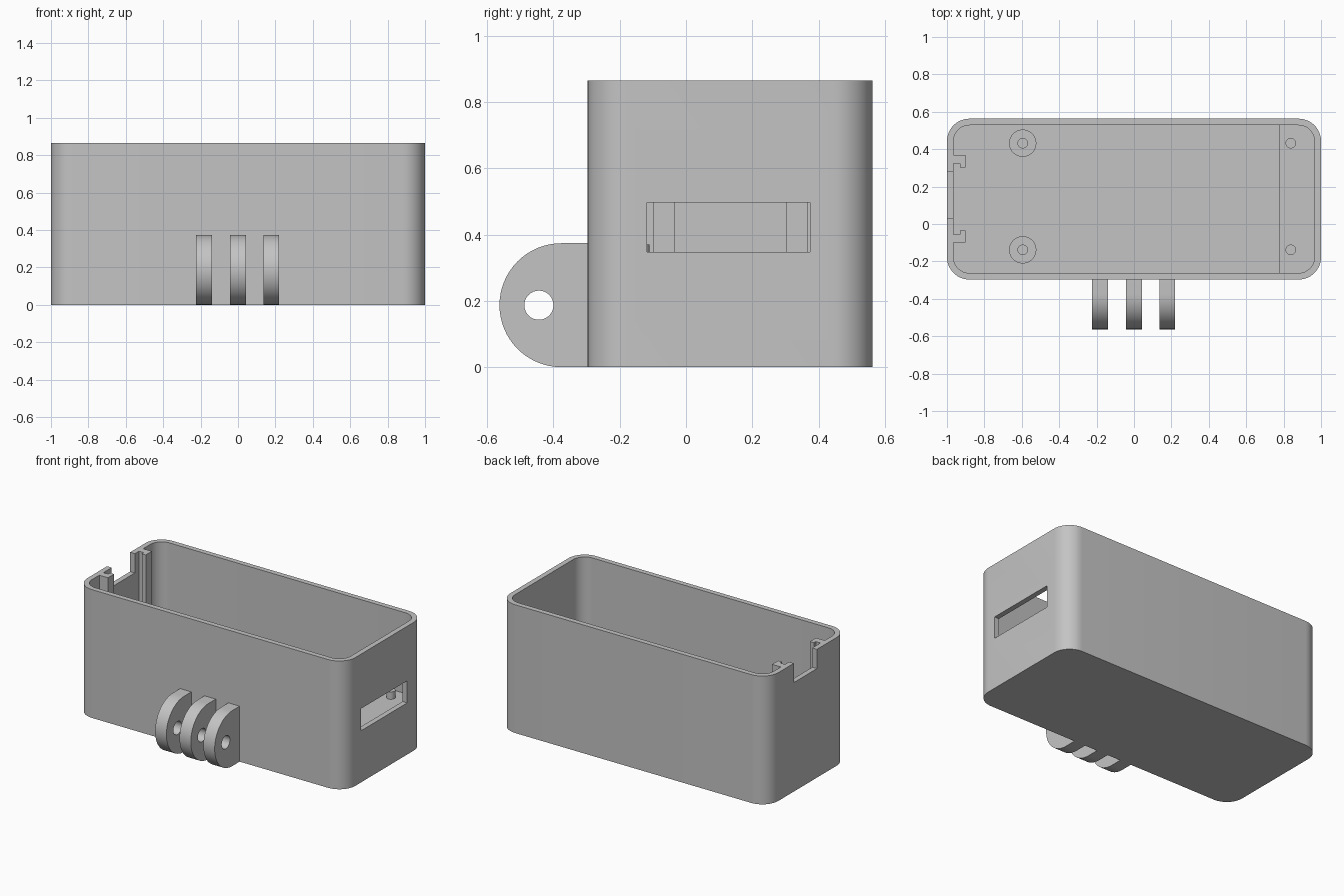
import bpy, bmesh, math
from mathutils import Matrix, Vector

cube = bpy.data.objects.get("Cube")
if cube:
    bpy.data.objects.remove(cube, do_unlink=True)

grey = bpy.data.materials.new("light grey plastic")
grey.use_nodes = True
GREY = (0.55, 0.55, 0.55, 1)
grey.diffuse_color = GREY
grey.node_tree.nodes["Principled BSDF"].inputs["Base Color"].default_value = GREY


def prism(name, outline, low, high, axis="Z"):
    """Extrude a 2D outline along Z (points are x, y) or X (points are y, z)."""
    bm = bmesh.new()
    place = (lambda p: (p[0], p[1], low)) if axis == "Z" else (lambda p: (low, p[0], p[1]))
    face = bm.faces.new([bm.verts.new(place(p)) for p in outline])
    new = bmesh.ops.extrude_face_region(bm, geom=[face])["geom"]
    step = Vector((0, 0, high - low)) if axis == "Z" else Vector((high - low, 0, 0))
    bmesh.ops.translate(bm, vec=step, verts=[v for v in new if isinstance(v, bmesh.types.BMVert)])
    bmesh.ops.recalc_face_normals(bm, faces=bm.faces)
    mesh = bpy.data.meshes.new(name)
    bm.to_mesh(mesh)
    bm.free()
    mesh.materials.append(grey)
    obj = bpy.data.objects.new(name, mesh)
    bpy.context.collection.objects.link(obj)
    return obj


def arc(cx, cy, r, start, end, steps):
    angles = [math.radians(start + (end - start) * i / steps) for i in range(steps + 1)]
    return [(cx + r * math.cos(a), cy + r * math.sin(a)) for a in angles]


def circle(cx, cy, r, steps=32):
    return arc(cx, cy, r, 0, 360, steps)[:-1]


def rect(x0, x1, y0, y1):
    return [(x0, y0), (x1, y0), (x1, y1), (x0, y1)]


def rounded_rect(x0, x1, y0, y1, r, left_round=True):
    pts = arc(x1 - r, y0 + r, r, -90, 0, 12) + arc(x1 - r, y1 - r, r, 0, 90, 12)
    if left_round:
        pts += arc(x0 + r, y1 - r, r, 90, 180, 12) + arc(x0 + r, y0 + r, r, 180, 270, 12)
    else:
        pts += [(x0, y1), (x0, y0)]
    return pts


def cut(obj, cutter):
    mod = obj.modifiers.new("cut", "BOOLEAN")
    mod.operation, mod.solver, mod.object = "DIFFERENCE", "EXACT", cutter
    activate(obj)
    bpy.ops.object.modifier_apply(modifier=mod.name)
    bpy.data.objects.remove(cutter, do_unlink=True)


def activate(obj):
    bpy.ops.object.select_all(action="DESELECT")
    obj.select_set(True)
    bpy.context.view_layer.objects.active = obj


def smooth(obj):
    activate(obj)
    bpy.ops.object.shade_smooth_by_angle(angle=math.radians(30))


FRONT, BACK, TOP = -0.297, 0.563, 0.865
WALL, RADIUS = 0.035, 0.12
LEDGE, PEG_TOP = 0.32, 0.37
parts = []

# Open case: hollow shell, port window on the left, notch in the right rim
case = prism("case", rounded_rect(-1, 1, FRONT, BACK, RADIUS), 0, TOP)
cut(case, prism("cavity", rounded_rect(-1 + WALL, 1 - WALL, FRONT + WALL, BACK - WALL,
                                       RADIUS - WALL), WALL, 1))
cut(case, prism("window_cutter", rect(0.9, 1.1, -0.118, 0.375), 0.348, 0.497))
cut(case, prism("notch_cutter", rect(-1.1, -0.95, 0.033, 0.28), TOP - 0.13, 1))
parts.append(case)

# Raised ledge at the window end
parts.append(prism("board_ledge", rounded_rect(0.775, 1 - WALL + 0.01, FRONT + WALL - 0.01,
                                               BACK - WALL + 0.01, RADIUS - WALL + 0.01, False),
                   0.02, LEDGE))

# Board supports: standoffs at one end, locating pegs on all four
for side, y in (("front", -0.138), ("back", 0.432)):
    parts.append(prism(side + "_standoff", circle(-0.595, y, 0.073), 0.02, LEDGE))
    parts.append(prism(side + "_standoff_peg", circle(-0.595, y, 0.028), LEDGE - 0.02, PEG_TOP))
    parts.append(prism(side + "_ledge_peg", circle(0.838, y, 0.028), LEDGE - 0.02, PEG_TOP))

# L-shaped slide rails beside the notch
for side, edge, d in (("front", -0.1, 1), ("back", 0.368, -1)):
    rail = [(-0.975, edge), (-0.9, edge), (-0.9, edge + 0.065 * d), (-0.93, edge + 0.065 * d),
            (-0.93, edge + 0.045 * d), (-0.975, edge + 0.045 * d)]
    parts.append(prism(side + "_slide_rail", rail, 0.02, TOP))

# Three mounting fins with a shared bolt hole
R = 0.187
fin_outline = [(FRONT + 0.015, 0)] + arc(-0.563 + R, R, R, 270, 90, 32) + [(FRONT + 0.015, 2 * R)]
for name, x in (("right", -0.182), ("middle", 0), ("left", 0.178)):
    fin = prism(name + "_mount_fin", fin_outline, x - 0.042, x + 0.042, "X")
    cut(fin, prism("bolt_cutter", circle(-0.444, R, 0.044), x - 0.1, x + 0.1, "X"))
    parts.append(fin)

for part in parts:
    smooth(part)
